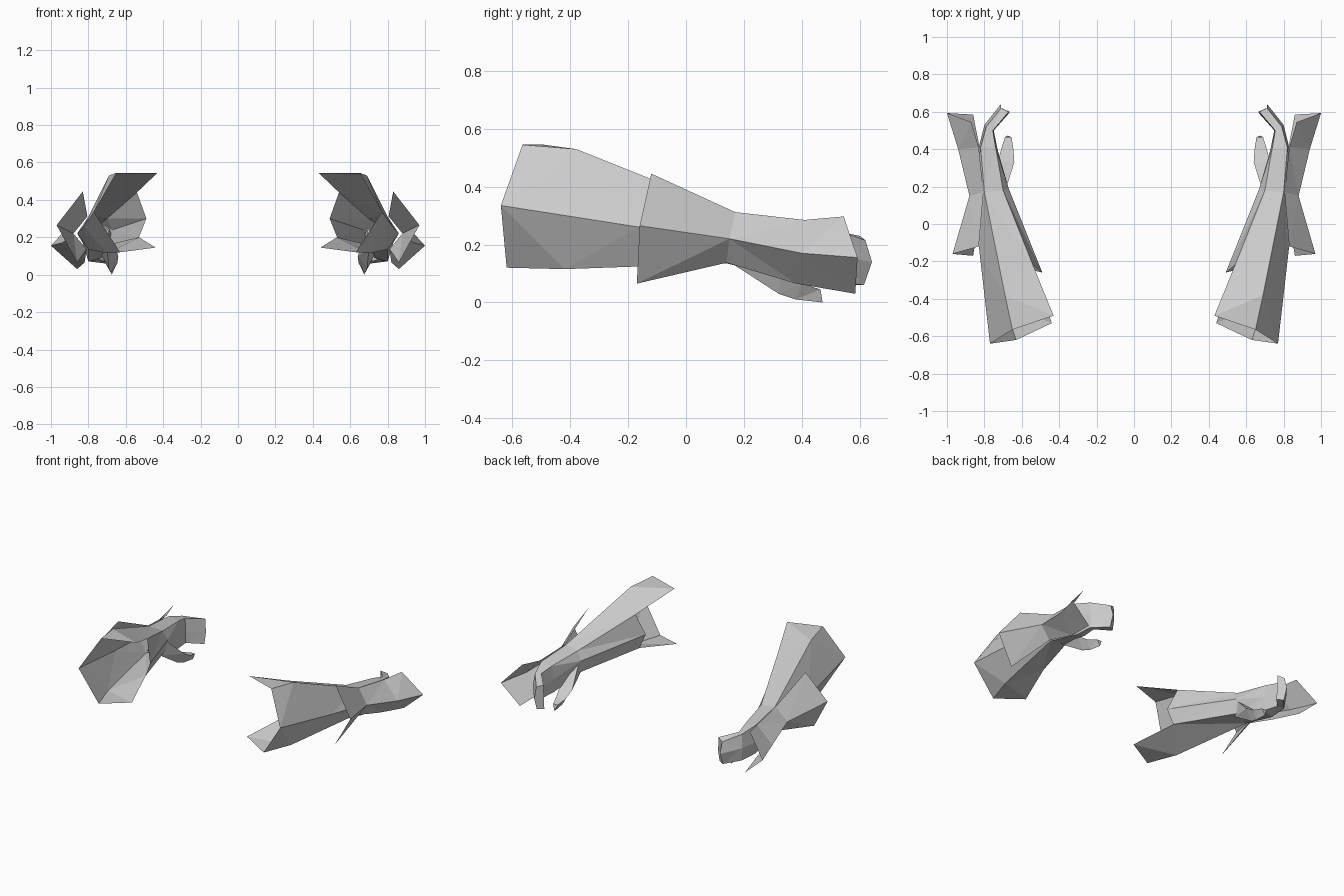
import bpy, bmesh


def loft(name, rings, closed=True, cap_start=False, cap_end=False, skip=()):
    """Skin neighbouring rings with flat quads, then mirror across x = 0."""
    bm = bmesh.new()
    rows = [[bm.verts.new(p) for p in r] for r in rings]
    n = len(rows[0])
    for i in range(len(rows) - 1):
        for j in range(n if closed else n - 1):
            if (i, j) in skip:
                continue
            k = (j + 1) % n
            bm.faces.new((rows[i][j], rows[i][k], rows[i + 1][k], rows[i + 1][j]))
    if cap_start:
        bm.faces.new(rows[0])
    if cap_end:
        bm.faces.new(rows[-1])
    bmesh.ops.delete(bm, geom=[v for v in bm.verts if not v.link_faces], context='VERTS')
    bmesh.ops.triangulate(bm, faces=[f for f in bm.faces if len(f.verts) == 4])
    bmesh.ops.recalc_face_normals(bm, faces=bm.faces)
    me = bpy.data.meshes.new(name)
    bm.to_mesh(me)
    bm.free()
    ob = bpy.data.objects.new(name, me)
    bpy.context.collection.objects.link(ob)
    ob.modifiers.new("Mirror", 'MIRROR').use_axis = (True, False, False)
    return ob


# Forearm sleeve with a notched open elbow, running into the mitten hand
# Ring order: outer, upper outer, upper inner, inner, lower inner, lower outer
loft("forearm_and_hand", [
    [(.77, -.64, .335), (.65, -.565, .545), (.43, -.49, .545),
     (.45, -.4, .3), (.44, -.53, .145), (.63, -.62, .12)],
    [(.825, -.16, .26), (.69, -.38, .53), (.54, -.22, .44),
     (.49, -.26, .30), (.53, -.25, .20), (.70, -.42, .115)],
    [(.86, .15, .22), (.80, .17, .31), (.70, .18, .30),
     (.67, .19, .24), (.69, .17, .15), (.80, .14, .135)],
    [(.83, .41, .17), (.82, .41, .28), (.74, .41, .27),
     (.73, .40, .18), (.73, .39, .09), (.80, .39, .07)],
    [(.80, .53, .16), (.79, .52, .25), (.755, .50, .25),
     (.75, .50, .16), (.75, .50, .08), (.79, .52, .07)],
    [(.71, .643, .14), (.71, .62, .215), (.67, .60, .23),
     (.665, .60, .14), (.67, .59, .06), (.71, .615, .06)],
], cap_end=True, skip={(0, 2), (0, 3)})

# Flared guard sheet folded along its outer ridge: upper edge, ridge, lower edge
loft("wrist_guard", [
    [(.83, -.12, .445), (.97, -.16, .265), (.86, -.17, .065)],
    [(.805, .17, .312), (.88, .15, .22), (.81, .14, .137)],
    [(.83, .41, .285), (.94, .40, .17), (.82, .38, .065)],
    [(.87, .545, .297), (1.0, .593, .155), (.86, .585, .03)],
], closed=False)

# Thumb hanging below the palm
loft("thumb", [
    [(.69, .17, .25), (.80, .15, .15), (.70, .15, .14)],
    [(.64, .33, .10), (.73, .33, .11), (.69, .32, .03)],
    [(.645, .40, .06), (.71, .40, .065), (.68, .38, .01)],
    [(.655, .465, .045), (.69, .465, .045), (.675, .472, .0)],
], cap_start=True, cap_end=True)
